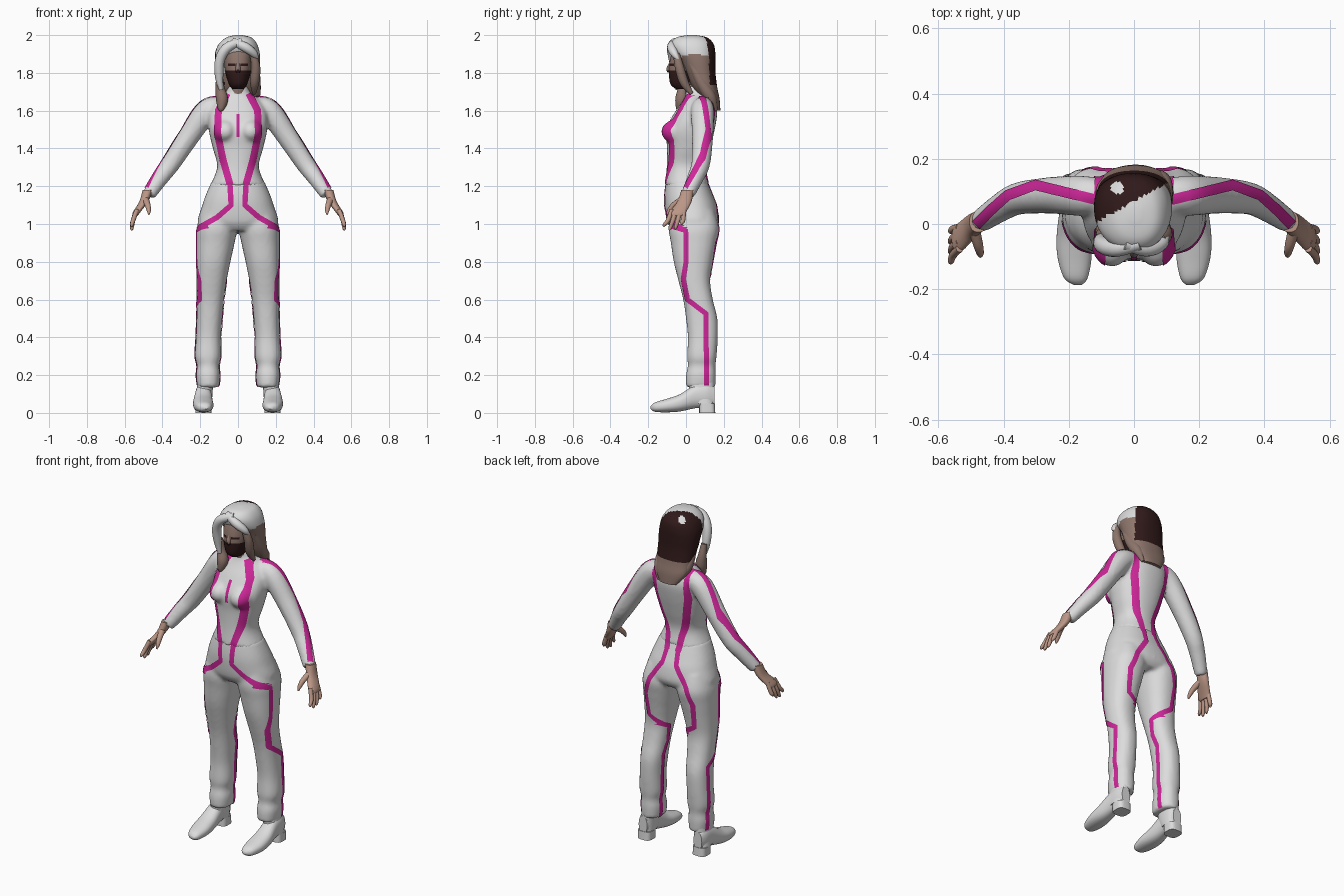
import bpy, bmesh
from math import cos, sin, pi, radians, copysign
from mathutils import Vector
from mathutils.bvhtree import BVHTree

default = bpy.data.objects.get("Cube")
if default:
    bpy.data.objects.remove(default)

parts = []


def material(name, r, g, b):
    mat = bpy.data.materials.new(name)
    mat.use_nodes = True
    mat.diffuse_color = (r, g, b, 1)
    shader = next(n for n in mat.node_tree.nodes if n.type == "BSDF_PRINCIPLED")
    shader.inputs["Base Color"].default_value = (r, g, b, 1)
    shader.inputs["Roughness"].default_value = 0.7
    return mat


WHITE = material("suit white", .72, .72, .72)
PINK = material("stripe magenta", .62, .02, .32)
SKIN = material("hand skin", .5, .31, .24)
TAUPE = material("taupe", .27, .18, .15)
DARK = material("dark brown", .03, .01, .01)


# --- helpers: smooth interpolation, cross-section rings, mesh building ---
def smooth_rows(rows, n=5):
    out, last = [], len(rows) - 1
    for i in range(last):
        quad = zip(rows[max(i - 1, 0)], rows[i], rows[i + 1], rows[min(i + 2, last)])
        quad = list(quad)
        for k in range(n):
            t = k / n
            out.append([b + .5 * t * (c - a + t * (2*a - 5*b + 4*c - d + t * (3*b - a - 3*c + d)))
                        for a, b, c, d in quad])
    return out + [list(rows[last])]


def loft(rows, along="z", power=.88, segments=40):
    """Rows hold the low and high bounds on two axes, then the position along the third."""
    rings = []
    for a0, a1, b0, b1, h in smooth_rows(rows):
        ring = []
        for k in range(segments):
            c, s = cos(2 * pi * k / segments), sin(2 * pi * k / segments)
            a = (a0 + a1) / 2 + (a1 - a0) / 2 * copysign(abs(c) ** power, c)
            b = (b0 + b1) / 2 + (b1 - b0) / 2 * copysign(abs(s) ** power, s)
            ring.append(Vector((a, b, h) if along == "z" else (a, h, b)))
        rings.append(ring)
    return rings


def limb(*rows, segments=16):
    """Round tube through points with a radius each."""
    pts = smooth_rows(rows)
    rings = []
    for i, (x, y, z, r) in enumerate(pts):
        t = Vector(pts[min(i + 1, len(pts) - 1)][:3]) - Vector(pts[max(i - 1, 0)][:3])
        t.normalize()
        u = t.cross(Vector((1, 0, 0) if abs(t.y) > .9 else (0, 1, 0))).normalized()
        v = t.cross(u)
        rings.append([Vector((x, y, z)) + r * (u * cos(2 * pi * k / segments) + v * sin(2 * pi * k / segments))
                      for k in range(segments)])
    return rings


def both(*shapes):
    flipped = [[[Vector((-p.x, p.y, p.z)) for p in ring] for ring in s] for s in shapes]
    return list(shapes) + flipped


def build(name, shapes, mats, rule=None, voxel=0):
    bm = bmesh.new()
    for rings in shapes:
        vs = [[bm.verts.new(p) for p in ring] for ring in rings]
        n = len(vs[0])
        for a, b in zip(vs, vs[1:]):
            for k in range(n):
                bm.faces.new((a[k], a[(k + 1) % n], b[(k + 1) % n], b[k]))
        bm.faces.new(vs[0])
        bm.faces.new(vs[-1])
    bmesh.ops.recalc_face_normals(bm, faces=bm.faces)
    return finish(name, bm, mats, rule, voxel)


def finish(name, bm, mats, rule=None, voxel=0):
    mesh = bpy.data.meshes.new(name)
    bm.to_mesh(mesh)
    bm.free()
    obj = bpy.data.objects.new(name, mesh)
    bpy.context.collection.objects.link(obj)
    for mat in mats:
        mesh.materials.append(mat)
    if rule:
        for f in mesh.polygons:
            f.material_index = rule(*f.center)
    if voxel:
        remesh = obj.modifiers.new("fuse", "REMESH")
        remesh.mode, remesh.voxel_size = "VOXEL", voxel
        relax = obj.modifiers.new("relax", "SMOOTH")
        relax.factor, relax.iterations = .5, 4
        bpy.context.view_layer.objects.active = obj
        for mod in ("fuse", "relax"):
            bpy.ops.object.modifier_apply(modifier=mod)
    parts.append(obj)
    return obj


# --- jacket: torso, bust and sleeves fused ---
torso = loft([(-.15, .15, -.112, .122, 1.2), (-.11, .11, -.102, .105, 1.3), (-.133, .133, -.1, .128, 1.4),
              (-.155, .155, -.105, .152, 1.5), (-.155, .155, -.06, .165, 1.59), (-.12, .12, -.02, .15, 1.65),
              (-.07, .07, .0, .125, 1.69), (-.05, .05, .0, .1, 1.73)])
bust = limb((.065, 0, 1.49, .075), (.067, -.07, 1.49, .062), (.067, -.11, 1.488, .042), (.067, -.13, 1.487, .015))
sleeve = limb((.09, .09, 1.625, .05), (.165, .087, 1.597, .062), (.262, .088, 1.46, .056),
              (.355, .078, 1.32, .05), (.41, .05, 1.245, .044), (.472, .008, 1.155, .036))
jacket = build("jacket", [torso] + both(bust, sleeve), [WHITE], voxel=.011)

# --- trousers: hips and legs fused ---
hips = loft([(-.14, .14, -.105, .112, 1.225), (-.172, .172, -.113, .142, 1.15), (-.192, .192, -.112, .165, 1.09),
             (-.214, .214, -.1, .176, 1.01), (-.18, .18, -.07, .15, .965)])
leg = loft([(.01, .19, -.08, .15, 1.07), (.004, .218, -.092, .174, .98), (.018, .221, -.08, .162, .9),
            (.04, .221, -.065, .142, .8), (.06, .22, -.04, .128, .7), (.074, .219, -.015, .142, .6),
            (.083, .219, 0, .166, .5), (.09, .222, .01, .168, .4), (.09, .228, .006, .162, .3),
            (.1, .217, .01, .156, .25), (.095, .222, 0, .158, .2), (.1, .215, 0, .155, .135)])
trousers = build("trousers", [hips] + both(leg), [WHITE], voxel=.011)

# --- boots ---
foot = loft([(.16, .185, .02, .035, -.187), (.142, .215, .006, .055, -.165), (.13, .235, .003, .075, -.1),
             (.133, .237, .008, .1, -.03), (.14, .227, .025, .15, .05), (.142, .222, .03, .16, .11),
             (.155, .21, .035, .14, .15)], along="y")
shaft = loft([(.13, .212, .02, .15, .2), (.135, .22, .015, .15, .1), (.14, .225, .04, .15, .05)])
build("boots", both(foot, shaft), [WHITE])
heel = loft([(.14, .225, .07, .155, 0), (.14, .225, .07, .153, .05)], power=.6)
build("boot_heels", both(heel), [WHITE])

# --- hands ---
palm = loft([(.45, .505, -.025, .04, 1.18), (.475, .522, -.045, .03, 1.12),
             (.515, .555, -.085, .002, 1.065), (.53, .56, -.08, -.008, 1.045)])
fingers = []
for y, tip_y, tip_z in ((-.075, -.115, .985), (-.053, -.085, .967), (-.031, -.055, .972), (-.01, -.022, .995)):
    fingers.append(limb((.535, y, 1.075, .012), (.555, (y + tip_y) / 2, 1.02, .012),
                        (.562, tip_y, tip_z + .01, .009), (.562, tip_y, tip_z, .003)))
thumb = limb((.49, -.02, 1.13, .018), (.478, -.065, 1.1, .015), (.472, -.09, 1.07, .011), (.472, -.1, 1.05, .004))
build("hands", both(palm, thumb, *fingers), [SKIN])


# --- head: brown face with a dark lower half and dark eyes ---
def face_rule(x, y, z):
    eye = .835 < z - 1 < .855 and .014 < abs(x) < .05
    return int(y < .02 and (z < 1.815 or eye))


head = loft([(-.03, .03, -.055, .03, 1.715), (-.048, .048, -.082, .06, 1.74), (-.064, .064, -.09, .09, 1.79),
             (-.073, .073, -.088, .11, 1.85), (-.072, .072, -.07, .11, 1.92), (-.04, .04, -.03, .07, 1.97)])
nose = limb((0, -.07, 1.865, .008), (0, -.09, 1.825, .013), (0, -.085, 1.805, .012))
build("head", [head, nose], [TAUPE, DARK], face_rule)
build("neck", [limb((0, .05, 1.66, .047), (0, .03, 1.78, .044))], [TAUPE])


# --- hair: pale fringe, dark crown at the back, taupe lengths ---
def hair_rule(x, y, z):
    if z > 1.9 and (x + .05) ** 2 + (y - .11) ** 2 < .0004:
        return 0
    if y > .07 + .55 * x:
        return 1 if z > 1.74 else 2
    return 0 if z > 1.84 + .5 * x else 2


shell = loft([(-.05, .06, .14, .182, 1.6), (-.095, .1, .09, .178, 1.66), (-.11, .112, .035, .166, 1.72),
              (-.117, .115, -.005, .156, 1.8), (-.122, .117, -.035, .155, 1.86), (-.12, .114, -.072, .155, 1.91),
              (-.1, .1, -.08, .145, 1.955), (-.06, .07, -.05, .11, 1.988), (-.015, .02, .01, .05, 2)], segments=72)
build("hair_shell", [shell], [WHITE, DARK, TAUPE], hair_rule)
build("fringe_locks", [
    limb((.02, -.06, 1.965, .02), (-.055, -.075, 1.935, .026), (-.095, -.065, 1.87, .026), (-.1, -.05, 1.78, .022),
         (-.09, -.045, 1.71, .01)),
    limb((-.03, -.06, 1.965, .02), (.04, -.075, 1.935, .025), (.085, -.06, 1.9, .02), (.1, -.04, 1.87, .008))], [WHITE])
build("long_locks", [
    limb((-.1, -.03, 1.79, .016), (-.095, -.02, 1.72, .024), (-.085, -.025, 1.66, .032), (-.09, -.035, 1.61, .018),
         (-.095, -.035, 1.595, .004)),
    limb((.08, -.05, 1.9, .018), (.094, -.035, 1.83, .024), (.088, -.01, 1.75, .024), (.085, .03, 1.69, .01)),
    limb((.09, .03, 1.85, .02), (.09, .08, 1.75, .03), (.085, .13, 1.67, .03), (.07, .16, 1.6, .008)),
    limb((-.08, .06, 1.8, .03), (-.085, .11, 1.7, .03), (-.05, .15, 1.61, .008))], [TAUPE])

# --- stripes: thin ribbons laid onto the suit ---
points, polys = [], []
for obj in (jacket, trousers):
    start = len(points)
    points += [v.co.copy() for v in obj.data.vertices]
    polys += [[start + i for i in f.vertices] for f in obj.data.polygons]
suit = BVHTree.FromPolygons(points, polys)

CAST = {"front": (lambda a, b: (a, -2, b), (0, 1, 0)), "back": (lambda a, b: (a, 2, b), (0, -1, 0)),
        "above": (lambda a, b: (a, b, 3), (0, 0, -1)), "outside": (lambda a, b: (2, a, b), (-1, 0, 0)),
        "inside": (lambda a, b: (0, a, b), (1, 0, 0))}


def stripe(name, view, width, path, sides=(1, -1)):
    origin, direction = CAST[view]
    track = []
    for p, q in zip(map(Vector, path), map(Vector, path[1:])):
        steps = max(2, round((q - p).length / .01))
        track += [p.lerp(q, k / steps) for k in range(steps)]
    track.append(Vector(path[-1]))
    grid = []
    for i, p in enumerate(track):
        t = (track[min(i + 1, len(track) - 1)] - track[max(i - 1, 0)]).normalized()
        across = Vector((-t.y, t.x)) * width
        grid.append([suit.ray_cast(Vector(origin(*(p + across * (k / 4 - .5)))), Vector(direction))[:2]
                     for k in range(5)])
    bm = bmesh.new()
    for side in sides:
        for r, s in zip(grid, grid[1:]):
            for k in range(4):
                corners = (r[k], r[k + 1], s[k + 1], s[k])
                if any(c[0] is None for c in corners):
                    continue
                if max((c[0] - corners[0][0]).length for c in corners) > .06:
                    continue
                spots = [c[0] + c[1] * .004 for c in corners]
                face = bm.faces.new([bm.verts.new((side * c.x, c.y, c.z)) for c in spots])
                face.normal_update()
                out = corners[0][1]
                if face.normal.dot(Vector((side * out.x, out.y, out.z))) < 0:
                    face.normal_flip()
    bmesh.ops.remove_doubles(bm, verts=bm.verts, dist=.0005)
    finish(name, bm, [PINK])


stripe("chest_stripes", "front", .036, [(.055, 1.69), (.102, 1.6), (.106, 1.48), (.077, 1.34), (.042, 1.21)])
stripe("hip_stripes", "front", .028, [(.042, 1.21), (.036, 1.1), (.11, 1.035), (.212, .975)])
stripe("zip", "front", .018, [(0, 1.46), (0, 1.58)], sides=(1,))
stripe("outer_leg_stripes", "outside", .026, [(-.08, .99), (0, .965), (0, .79), (-.012, .71), (.01, .6),
                                              (.105, .525), (.108, .14)])
stripe("inner_leg_stripes", "inside", .026, [(.12, .715), (.07, .69), (.07, .6), (.1, .52), (.1, .14)])
stripe("sleeve_stripes", "above", .03, [(.115, .075), (.2, .095), (.3, .118), (.385, .088), (.435, .045), (.49, -.008)])
stripe("shoulder_stripes", "above", .03, [(.108, .07), (.105, .15)])
stripe("back_stripes", "back", .036, [(.105, 1.64), (.105, 1.52), (.075, 1.38), (.045, 1.27), (.036, 1.18)])
stripe("seat_stripes", "back", .028, [(.036, 1.19), (.045, 1.11), (.12, 1.0), (.155, .9), (.15, .76), (.085, .715)])

# --- smooth shading with crisp edges ---
bpy.ops.object.select_all(action="DESELECT")
for obj in parts:
    obj.select_set(True)
bpy.context.view_layer.objects.active = parts[0]
bpy.ops.object.shade_smooth_by_angle(angle=radians(45))
